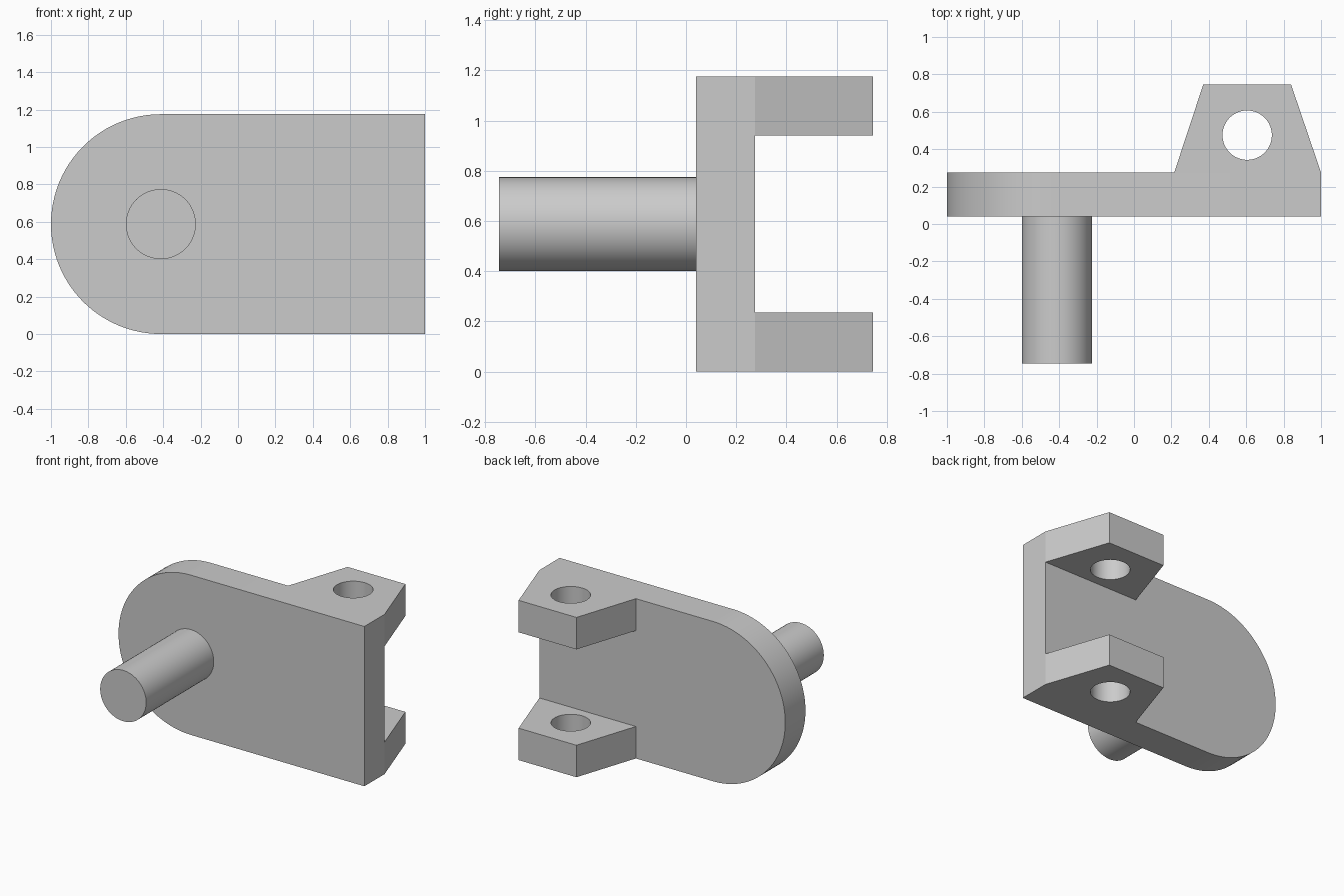
import bpy
import bmesh
from math import sin, cos, pi, radians
from mathutils import Vector

cube = bpy.data.objects.get("Cube")
if cube:
    bpy.data.objects.remove(cube, do_unlink=True)

grey = bpy.data.materials.new("plain grey")
grey.use_nodes = True
colour = (0.6, 0.6, 0.6, 1)
grey.diffuse_color = colour
grey.node_tree.nodes["Principled BSDF"].inputs["Base Color"].default_value = colour

HEIGHT = 1.175
RADIUS = HEIGHT / 2
ROUND_X = RADIUS - 1
PLATE_FRONT, PLATE_BACK = 0.04, 0.275
LUG_THICK = 0.235


def arc(cx, cy, r, start, end, steps):
    """Points along a circular arc, both ends included."""
    angles = [start + (end - start) * i / steps for i in range(steps + 1)]
    return [(cx + r * cos(a), cy + r * sin(a)) for a in angles]


def prism(name, outline, axis, low, high):
    """Extrude a flat outline along y (outline in x, z) or z (outline in x, y)."""
    bm = bmesh.new()
    verts = [bm.verts.new((u, low, v) if axis == "y" else (u, v, low))
             for u, v in outline]
    face = bm.faces.new(verts)
    depth = high - low
    move = Vector((0, depth, 0)) if axis == "y" else Vector((0, 0, depth))
    extruded = bmesh.ops.extrude_face_region(bm, geom=[face], use_keep_orig=True)
    bmesh.ops.translate(bm, vec=move, verts=[
        g for g in extruded["geom"] if isinstance(g, bmesh.types.BMVert)])
    bmesh.ops.recalc_face_normals(bm, faces=bm.faces)
    mesh = bpy.data.meshes.new(name)
    bm.to_mesh(mesh)
    bm.free()
    mesh.materials.append(grey)
    obj = bpy.data.objects.new(name, mesh)
    bpy.context.collection.objects.link(obj)
    return obj


def activate(obj):
    bpy.ops.object.select_all(action="DESELECT")
    obj.select_set(True)
    bpy.context.view_layer.objects.active = obj


def smooth(obj):
    activate(obj)
    bpy.ops.object.shade_smooth_by_angle(angle=radians(30))


# Upright plate with one rounded end
plate_outline = [(1, HEIGHT)] + arc(ROUND_X, RADIUS, RADIUS, pi / 2, 3 * pi / 2, 48) + [(1, 0)]
smooth(prism("plate", plate_outline, "y", PLATE_FRONT, PLATE_BACK))

# Round pin at the front, centred on the rounded end
pin_outline = arc(ROUND_X, RADIUS, 0.187, 0, 2 * pi, 64)[:-1]
smooth(prism("pin", pin_outline, "y", -0.745, PLATE_FRONT))

# Two tapered lugs at the back, each drilled through vertically
lug_outline = [(0.215, PLATE_BACK), (1, PLATE_BACK), (0.84, 0.745), (0.37, 0.745)]
hole_outline = arc(0.605, 0.475, 0.132, 0, 2 * pi, 64)[:-1]
drill = prism("hole_cutter", hole_outline, "z", -0.2, HEIGHT + 0.2)
drill.hide_render = True
for name, bottom in (("lower_lug", 0), ("upper_lug", HEIGHT - LUG_THICK)):
    lug = prism(name, lug_outline, "z", bottom, bottom + LUG_THICK)
    cut = lug.modifiers.new("hole", "BOOLEAN")
    cut.operation = "DIFFERENCE"
    cut.solver = "EXACT"
    cut.object = drill
    activate(lug)
    bpy.ops.object.modifier_apply(modifier=cut.name)
    smooth(lug)
bpy.data.objects.remove(drill, do_unlink=True)
